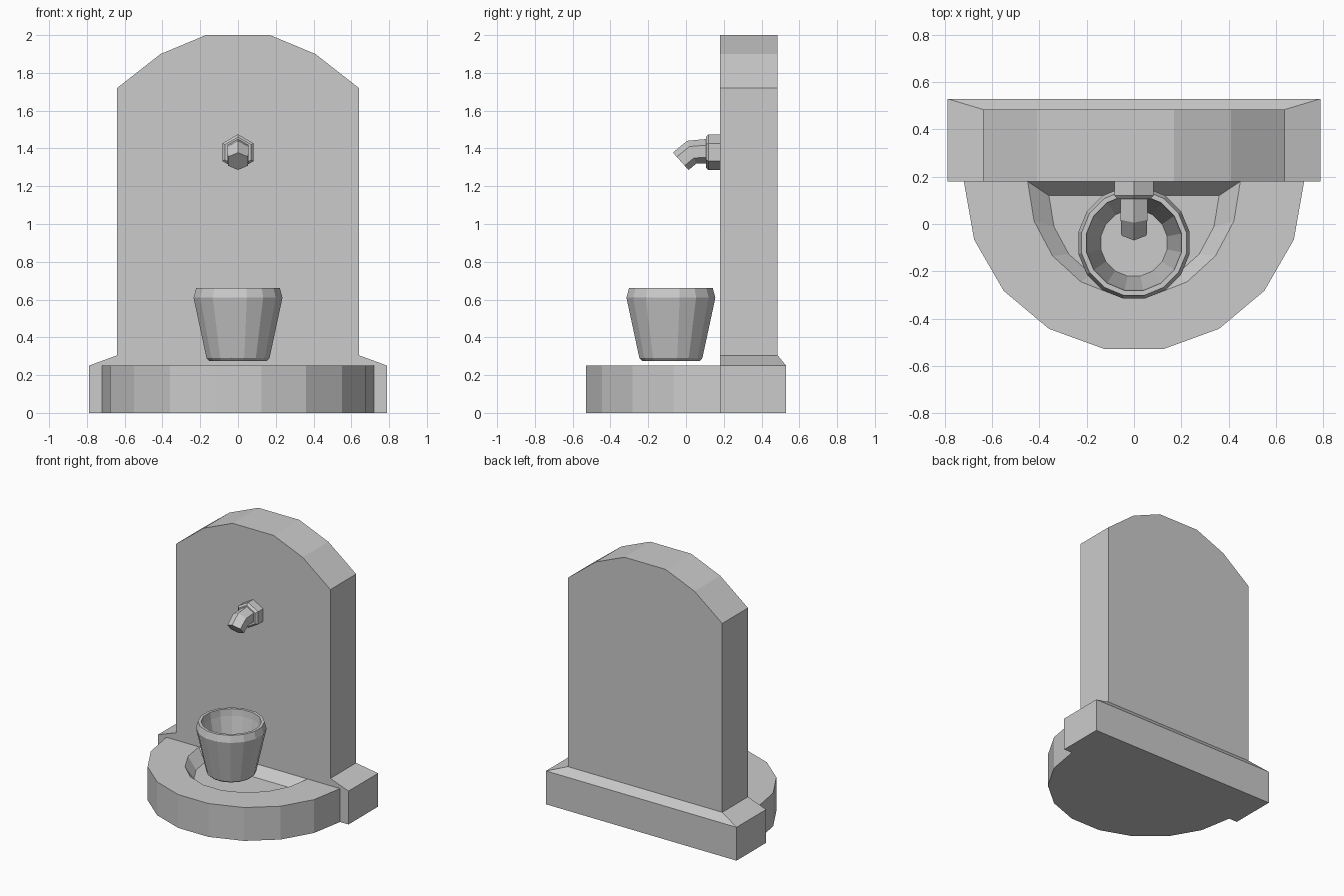
import bpy, bmesh
from math import sin, cos, pi, radians

cube = bpy.data.objects.get("Cube")
if cube:
    bpy.data.objects.remove(cube, do_unlink=True)

stone = bpy.data.materials.new("grey_stone")
stone.use_nodes = True
grey = (0.6, 0.6, 0.6, 1)
stone.diffuse_color = grey
stone.node_tree.nodes["Principled BSDF"].inputs["Base Color"].default_value = grey


def loft(name, rings, skip_wrap=(), cap_start=True, cap_end=True):
    """Join equal closed rings of points into one flat-shaded object."""
    bm = bmesh.new()
    loops = [[bm.verts.new(p) for p in ring] for ring in rings]
    for k, (a, b) in enumerate(zip(loops, loops[1:])):
        n = len(a)
        for i in range(n - 1 if k in skip_wrap else n):
            j = (i + 1) % n
            bm.faces.new((a[i], a[j], b[j], b[i]))
    if cap_start:
        bm.faces.new(loops[0][::-1])
    if cap_end:
        bm.faces.new(loops[-1])
    bmesh.ops.recalc_face_normals(bm, faces=bm.faces)
    mesh = bpy.data.meshes.new(name)
    bm.to_mesh(mesh)
    bm.free()
    mesh.materials.append(stone)
    obj = bpy.data.objects.new(name, mesh)
    bpy.context.collection.objects.link(obj)
    return obj


WALL_Y = 0.18


def rect(half, back, z):
    return [(-half, WALL_Y, z), (half, WALL_Y, z), (half, back, z), (-half, back, z)]


# Plinth with sloped shoulders
loft("plinth", [rect(0.79, 0.53, 0), rect(0.79, 0.53, 0.25), rect(0.64, 0.485, 0.305)])

# Arched back wall
right_side = [(0.64, 0.28), (0.64, 1.72), (0.41, 1.9), (0.17, 2.0)]
outline = right_side + [(-x, z) for x, z in reversed(right_side)]
loft("back_wall", [[(x, y, z) for x, z in outline] for y in (WALL_Y, 0.485)])


# Half-round basin with a shallow sloping bowl
def half_round(rx, ry, z, back=WALL_Y):
    steps = 9
    return [(rx * cos(pi * i / steps), back - ry * sin(pi * i / steps), z)
            for i in range(steps + 1)]


loft("basin", [half_round(0.72, 0.72, 0), half_round(0.72, 0.72, 0.25),
               half_round(0.45, 0.49, 0.25), half_round(0.36, 0.385, 0.18, 0.12)],
     skip_wrap=(1,))


# Tapered hollow bucket
def circle(r, z, sides=16):
    return [(r * cos(2 * pi * (i + 0.5) / sides),
             -0.08 + r * sin(2 * pi * (i + 0.5) / sides), z) for i in range(sides)]


bucket_profile = [(0.155, 0.275), (0.17, 0.29), (0.24, 0.61), (0.226, 0.66),
                  (0.205, 0.66), (0.2, 0.61), (0.143, 0.32)]
loft("bucket", [circle(r, z) for r, z in bucket_profile])


# Hexagonal tap: collar on the wall and a bent spout
def hexagon(r, y, z, tilt=0):
    t = radians(tilt)
    ring = []
    for i in range(6):
        u, v = r * sin(i * pi / 3), r * cos(i * pi / 3)
        ring.append((u, y - v * sin(t), z + v * cos(t)))
    return ring


loft("tap_collar", [hexagon(0.095, WALL_Y, 1.38), hexagon(0.095, 0.12, 1.38),
                    hexagon(0.08, 0.105, 1.38)])
loft("tap_spout", [hexagon(0.065, 0.11, 1.385), hexagon(0.065, 0.03, 1.38, 22),
                   hexagon(0.062, -0.028, 1.332, 42)])
